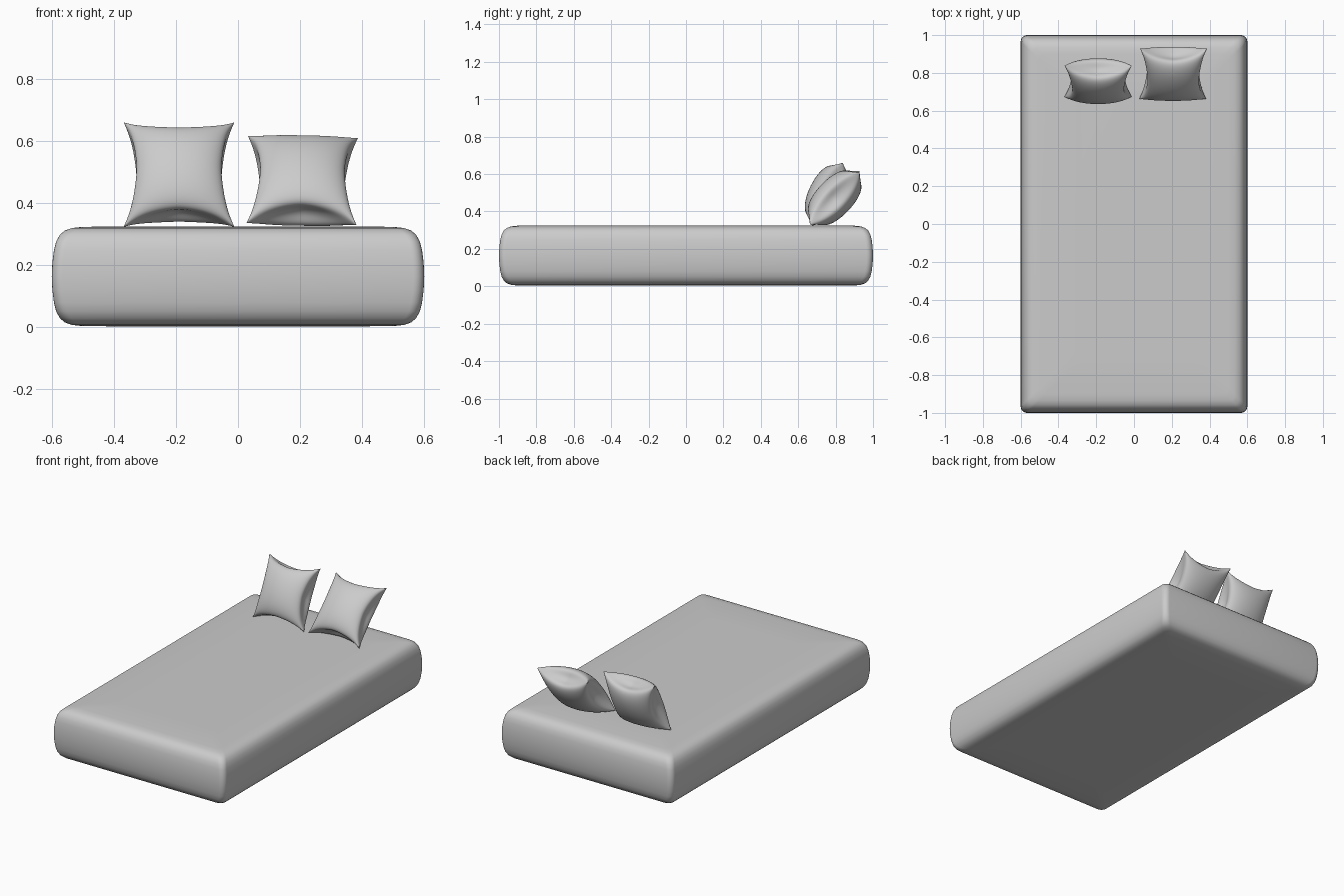
import bpy, bmesh
from math import sin, cos, pi, radians

if "Cube" in bpy.data.objects:
    bpy.data.objects.remove(bpy.data.objects["Cube"])


def finish(bm, name):
    bmesh.ops.recalc_face_normals(bm, faces=bm.faces)
    mesh = bpy.data.meshes.new(name)
    bm.to_mesh(mesh)
    bm.free()
    for p in mesh.polygons:
        p.use_smooth = True
    ob = bpy.data.objects.new(name, mesh)
    bpy.context.collection.objects.link(ob)
    return ob


# Mattress: rounded-rectangle rings stacked along a softly bulging side profile
def mattress():
    bm = bmesh.new()
    half = [(0.30, 0.003), (0.10, 0.004), (0.065, 0.008), (0.042, 0.016), (0.026, 0.030),
            (0.014, 0.052), (0.007, 0.08), (0.002, 0.12)]
    top = 0.328
    profile = half + [(0, top / 2)] + [(i, top - z) for i, z in reversed(half)]
    rings = []
    for inset, z in profile:
        hx, hy, r = 0.6 - inset, 1.0 - inset, 0.035
        ring = []
        for q, (sx, sy) in enumerate([(1, 1), (-1, 1), (-1, -1), (1, -1)]):
            for k in range(7):
                a = (q + k / 6) * pi / 2
                ring.append(bm.verts.new((sx * (hx - r) + r * cos(a),
                                          sy * (hy - r) + r * sin(a), z)))
        rings.append(ring)
    n = len(rings[0])
    for a, b in zip(rings, rings[1:]):
        for i in range(n):
            j = (i + 1) % n
            bm.faces.new((a[i], a[j], b[j], b[i]))
    bm.faces.new(rings[0])
    bm.faces.new(rings[-1])
    return finish(bm, "mattress")


# Pillow: two inflated panels joined at a seam that is pinched in between the corners
def pillow(name, loc, hw, hh, thick, tilt, roll):
    N = 48
    bm = bmesh.new()

    def pinch(u, v):
        w = 1 - abs(v) ** 1.5
        return u * (1 - w * (0.12 * u ** 2 + 0.18 * u ** 12))

    for side in (-1, 1):
        grid = []
        for i in range(N + 1):
            u = sin((i / N - 0.5) * pi)
            row = []
            for j in range(N + 1):
                v = sin((j / N - 0.5) * pi)
                h = max(0, (1 - u * u) * (1 - v * v)) ** 0.45
                row.append(bm.verts.new((hw * pinch(u, v), side * thick * h,
                                         hh * pinch(v, u))))
            grid.append(row)
        for i in range(N):
            for j in range(N):
                bm.faces.new((grid[i][j], grid[i + 1][j],
                              grid[i + 1][j + 1], grid[i][j + 1]))
    bmesh.ops.remove_doubles(bm, verts=bm.verts, dist=1e-5)
    ob = finish(bm, name)
    ob.location = loc
    ob.rotation_euler = (radians(-tilt), radians(roll), 0)
    return ob


mattress()
pillow("left_pillow", (-0.19, 0.756, 0.492), 0.178, 0.187, 0.1, 26, 0)
pillow("right_pillow", (0.207, 0.795, 0.473), 0.177, 0.193, 0.1, 43.5, 1)
